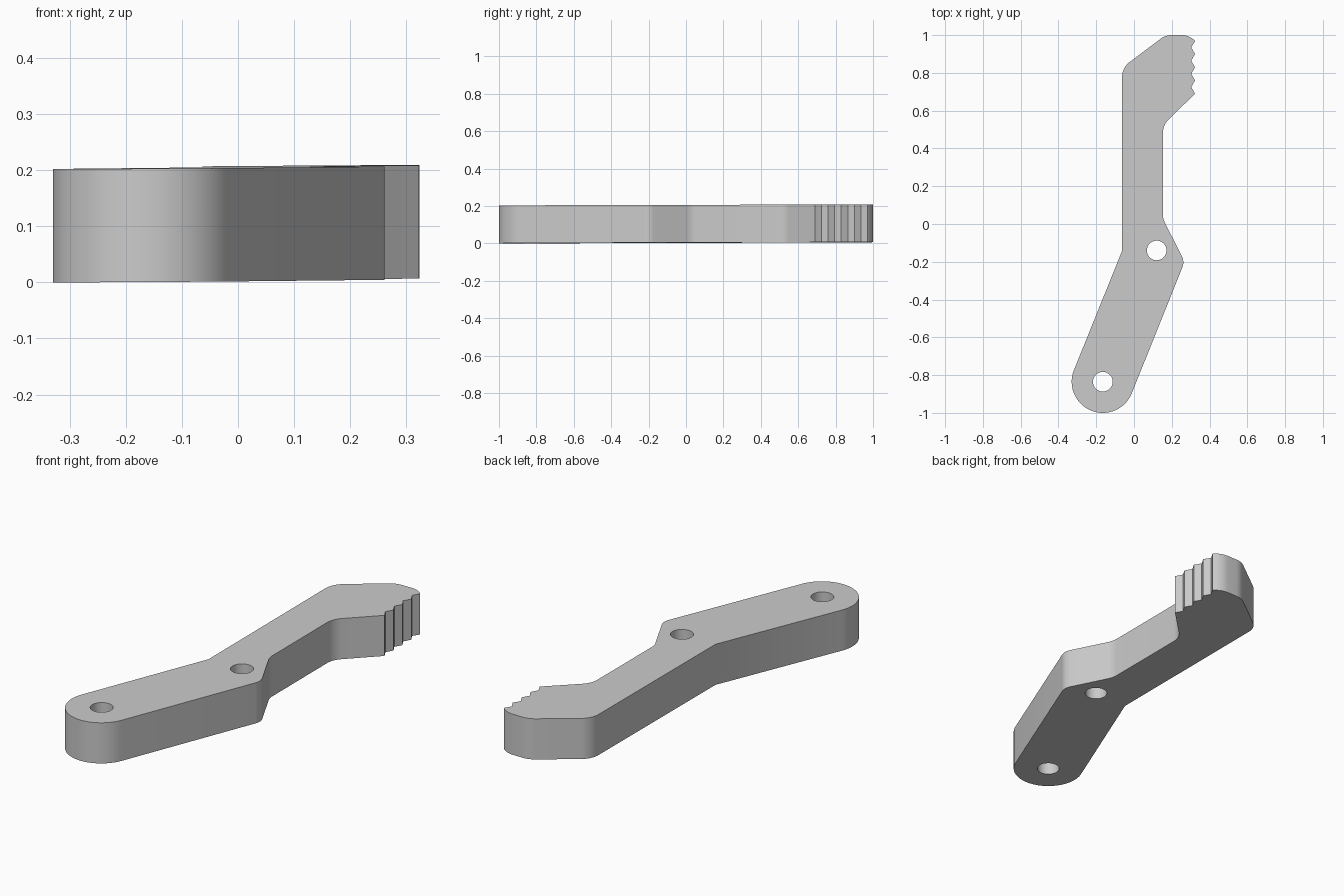
import bpy, bmesh, math
from mathutils import Vector

if "Cube" in bpy.data.objects:
    bpy.data.objects.remove(bpy.data.objects["Cube"], do_unlink=True)

THICKNESS = 0.202
PIVOT = Vector((-0.165, -0.835))
END_RADIUS = 0.165
HOLES = [PIVOT, Vector((0.12, -0.14))]
HOLE_RADIUS = 0.052

grey = bpy.data.materials.new("light grey")
grey.use_nodes = True
colour = (0.6, 0.6, 0.6, 1)
grey.diffuse_color = colour
grey.node_tree.nodes["Principled BSDF"].inputs["Base Color"].default_value = colour


def arc(centre, radius, start, sweep, steps):
    return [centre + radius * Vector((math.cos(start + sweep * i / steps),
                                      math.sin(start + sweep * i / steps)))
            for i in range(steps + 1)]


def fillet(before, corner, after, radius, steps=8):
    """Replace a corner with a tangent arc of the given radius."""
    a, b = (before - corner).normalized(), (after - corner).normalized()
    half = a.angle(b) / 2
    centre = corner + (a + b).normalized() * radius / math.sin(half)
    p = corner + a * radius / math.tan(half) - centre
    q = corner + b * radius / math.tan(half) - centre
    start = math.atan2(p.y, p.x)
    sweep = (math.atan2(q.y, q.x) - start + math.pi) % math.tau - math.pi
    return arc(centre, radius, start, sweep, steps)


# Rounded lower end, from its left tangent round to its right tangent
lean = math.atan2(0.627, 0.255)
outline = arc(PIVOT, END_RADIUS, lean + math.pi / 2, math.pi, 40)

# Corners up the right edge, over the toothed head and down the left edge
corners = [(0.268, -0.2, 0.07), (0.153, 0.028, 0.1), (0.153, 0.523, 0.1)]
corners += [(0.303 if i % 2 else 0.323, 0.69 + 0.035 * i, 0) for i in range(9)]
corners += [(0.294, 1, 0.1), (0.167, 1, 0.1), (-0.063, 0.828, 0.1), (-0.063, -0.142, 0)]
points = [outline[-1]] + [Vector(c[:2]) for c in corners] + [outline[0]]
for i, (x, y, radius) in enumerate(corners, 1):
    outline += fillet(points[i - 1], points[i], points[i + 1], radius) if radius else [points[i]]

# Flat profile with two bolt holes, extruded into a plate
bm = bmesh.new()
edges = []
for loop in [outline] + [arc(h, HOLE_RADIUS, 0, math.tau, 32)[:-1] for h in HOLES]:
    verts = [bm.verts.new((p.x, p.y, 0)) for p in loop]
    edges += [bm.edges.new((v, verts[i - 1])) for i, v in enumerate(verts)]
bmesh.ops.triangle_fill(bm, edges=edges, use_beauty=True, use_dissolve=False)
extruded = bmesh.ops.extrude_face_region(bm, geom=bm.faces[:], use_keep_orig=True)
top = [g for g in extruded["geom"] if isinstance(g, bmesh.types.BMVert)]
bmesh.ops.translate(bm, verts=top, vec=(0, 0, THICKNESS))
# The plate rests with a very slight tilt
for v in bm.verts:
    v.co.z += 0.0055 * v.co.x + 0.002 * v.co.y + 0.0035
bmesh.ops.recalc_face_normals(bm, faces=bm.faces[:])

mesh = bpy.data.meshes.new("toothed_lever")
bm.to_mesh(mesh)
bm.free()
mesh.materials.append(grey)
lever = bpy.data.objects.new("toothed_lever", mesh)
bpy.context.collection.objects.link(lever)
bpy.ops.object.select_all(action="DESELECT")
lever.select_set(True)
bpy.context.view_layer.objects.active = lever
bpy.ops.object.shade_smooth_by_angle(angle=math.radians(25))
